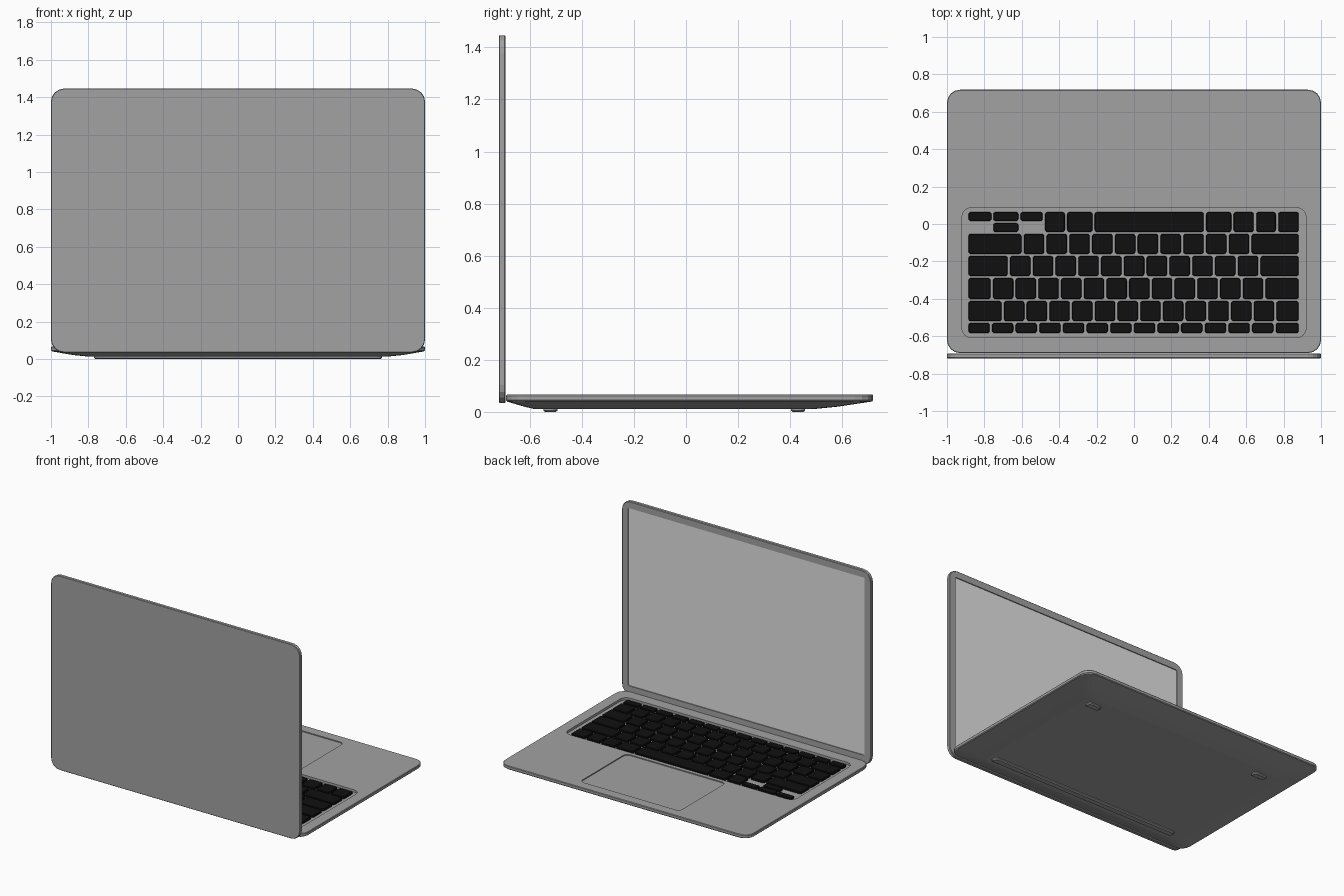
import bpy, bmesh, math

if "Cube" in bpy.data.objects:
    bpy.data.objects.remove(bpy.data.objects["Cube"])


def material(name, v):
    m = bpy.data.materials.new(name)
    m.diffuse_color = (v, v, v, 1)
    m.use_nodes = True
    m.node_tree.nodes["Principled BSDF"].inputs["Base Color"].default_value = m.diffuse_color
    return m


BODY = material("body_grey", 0.36)
SCREEN = material("screen_light_grey", 0.76)
KEY = material("key_black", 0.005)


def outline(x0, x1, y0, y1, r, seg):
    """Rounded rectangle as 2D points."""
    pts = []
    for i, (cx, cy) in enumerate([(x1 - r, y1 - r), (x0 + r, y1 - r), (x0 + r, y0 + r), (x1 - r, y0 + r)]):
        for k in range(seg + 1):
            a = math.pi / 2 * (i + k / seg)
            pts.append((cx + r * math.cos(a), cy + r * math.sin(a)))
    return pts


def loft(bm, rings, seg=4, upright=False):
    """Stack rounded rectangles (x0, x1, y0, y1, radius, height) into a closed solid."""
    loops = []
    for x0, x1, y0, y1, r, h in rings:
        loops.append([bm.verts.new((u, h, v) if upright else (u, v, h))
                      for u, v in outline(x0, x1, y0, y1, r, seg)])
    n = len(loops[0])
    for a, b in zip(loops, loops[1:]):
        for i in range(n):
            j = (i + 1) % n
            bm.faces.new((a[i], a[j], b[j], b[i]))
    bm.faces.new(loops[0])
    bm.faces.new(loops[-1])


def make(name, mat, solids, seg=4, upright=False):
    bm = bmesh.new()
    for rings in solids:
        loft(bm, rings, seg, upright)
    bmesh.ops.recalc_face_normals(bm, faces=bm.faces)
    me = bpy.data.meshes.new(name)
    bm.to_mesh(me)
    bm.free()
    ob = bpy.data.objects.new(name, me)
    bpy.context.collection.objects.link(ob)
    me.materials.append(mat)
    return ob


def cut(ob, cutter):
    cutter.hide_render = True
    cutter.hide_viewport = True
    cutter.display_type = 'WIRE'
    m = ob.modifiers.new("recess", 'BOOLEAN')
    m.operation = 'DIFFERENCE'
    m.solver = 'EXACT'
    m.object = cutter


# base with tapered underside
base = make("base", BODY, [[
    (-0.80, 0.80, -0.585, 0.50, 0.05, 0.013),
    (-0.88, 0.88, -0.62, 0.58, 0.06, 0.021),
    (-0.995, 0.995, -0.687, 0.714, 0.07, 0.041),
    (-1.0, 1.0, -0.69, 0.718, 0.07, 0.046),
    (-1.0, 1.0, -0.69, 0.718, 0.07, 0.063),
    (-0.997, 0.997, -0.687, 0.715, 0.068, 0.067),
]])
# keyboard and trackpad recesses
cut(base, make("keyboard_cutter", BODY, [[(-0.92, 0.92, -0.607, 0.087, 0.05, z) for z in (0.050, 0.1)]]))
cut(base, make("trackpad_cutter", BODY, [[(-0.40, 0.40, 0.115, 0.645, 0.03, z) for z in (0.060, 0.1)]]))

# keys: first width, number of equal keys, last width
GAP, LEFT, RIGHT = 0.013, -0.885, 0.88
keys = []


def add_key(x0, x1, y0, y1):
    e = 0.003
    keys.append([(x0, x1, y0, y1, 0.013, 0.049), (x0, x1, y0, y1, 0.013, 0.062),
                 (x0 + e, x1 - e, y0 + e, y1 - e, 0.011, 0.065)])


for y0, y1, first, n, last in [
    (-0.160, -0.053, 0.283, 10, 0.251),
    (-0.278, -0.171, 0.209, 11, 0.203),
    (-0.401, -0.289, 0.118, 12, 0.177),
    (-0.519, -0.412, 0.177, 12, 0.118),
    (-0.583, -0.529, 0.113, 12, 0.122),
]:
    w = (RIGHT - LEFT - first - last - GAP * (n + 1)) / n
    x = LEFT
    for kw in [first] + [w] * n + [last]:
        add_key(x, x + kw, y0, y1)
        x += kw + GAP
# space bar row and arrow keys
for x0, x1 in [(-0.475, -0.370), (-0.357, -0.222), (-0.210, 0.372), (0.386, 0.520),
               (0.533, 0.640), (0.654, 0.758), (0.772, 0.880)]:
    add_key(x0, x1, -0.043, 0.064)
for x0, x1, y0 in [(-0.885, -0.762, 0.016), (-0.752, -0.618, 0.016),
                   (-0.752, -0.618, -0.043), (-0.607, -0.488, 0.016)]:
    add_key(x0, x1, y0, y0 + 0.048)
make("keys", KEY, keys, seg=3)

# lid, standing upright at the -y edge, with a recessed screen
lid = make("lid", BODY, [[
    (-0.997, 0.997, 0.038, 1.443, 0.068, -0.718),
    (-1.0, 1.0, 0.035, 1.446, 0.07, -0.715),
    (-1.0, 1.0, 0.035, 1.446, 0.07, -0.696),
    (-0.996, 0.996, 0.039, 1.442, 0.066, -0.692),
]], upright=True)
cut(lid, make("screen_cutter", BODY, [[(-0.95, 0.95, 0.105, 1.395, 0.01, y) for y in (-0.700, -0.65)]],
              upright=True))
make("screen", SCREEN, [[(-0.95, 0.95, 0.105, 1.395, 0.01, y) for y in (-0.703, -0.699)]], upright=True)


# feet: one long rear strip and two short front pads
def foot(x0, x1, y0, y1):
    e = 0.008
    return [(x0 + e, x1 - e, y0 + e, y1 - e, 0.016, 0.0), (x0, x1, y0, y1, 0.024, 0.006),
            (x0, x1, y0, y1, 0.024, 0.016)]


make("rear_foot", BODY, [foot(-0.77, 0.77, -0.547, -0.493)])
make("front_feet", BODY, [foot(s * 0.71 - 0.055, s * 0.71 + 0.055, 0.403, 0.457) for s in (-1, 1)])
